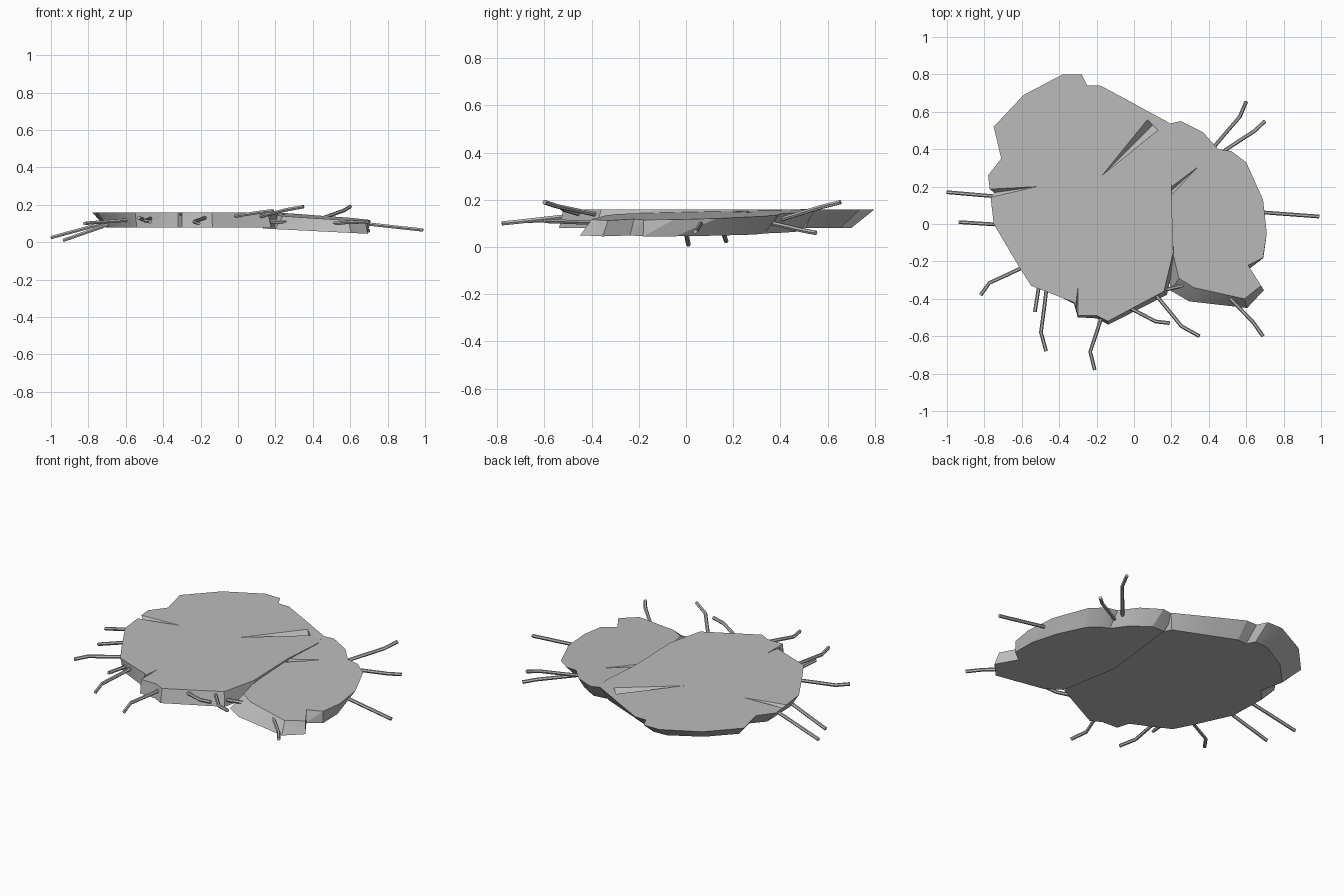
import bpy, bmesh
from mathutils import Vector

if "Cube" in bpy.data.objects:
    bpy.data.objects.remove(bpy.data.objects["Cube"], do_unlink=True)


def make_material(name, color):
    mat = bpy.data.materials.new(name)
    mat.use_nodes = True
    mat.diffuse_color = color
    mat.node_tree.nodes["Principled BSDF"].inputs["Base Color"].default_value = color
    return mat


GREY = make_material("concrete grey", (.5, .5, .5, 1))


def activate(obj):
    bpy.ops.object.select_all(action='DESELECT')
    obj.select_set(True)
    bpy.context.view_layer.objects.active = obj


def add_object(name, data):
    data.materials.append(GREY)
    obj = bpy.data.objects.new(name, data)
    bpy.context.collection.objects.link(obj)
    activate(obj)
    return obj


def add_solid(name, bm):
    bmesh.ops.recalc_face_normals(bm, faces=bm.faces[:])
    mesh = bpy.data.meshes.new(name)
    bm.to_mesh(mesh)
    bm.free()
    return add_object(name, mesh)


def slab(name, outline, centre, lean, base, swing, top_height, bottom_height):
    """Broken slab: the lower rim is the upper rim scaled by direction."""
    bm = bmesh.new()
    centre, lean = Vector(centre), Vector(lean).normalized()
    top, bottom = [], []
    for x, y in outline:
        away = Vector((x, y)) - centre
        low = centre + away * (base + swing * away.normalized().dot(lean))
        top.append(bm.verts.new((x, y, top_height(x, y))))
        bottom.append(bm.verts.new((low.x, low.y, bottom_height(low.x, low.y))))
    bm.faces.new(top)
    bm.faces.new(bottom[::-1])
    sides = []
    for i, upper in enumerate(top):
        sides.append(bm.faces.new((upper, bottom[i], bottom[i - 1], top[i - 1])))
    bmesh.ops.triangulate(bm, faces=sides)
    return add_solid(name, bm)


def crack(target, tip, mouth, width, surface, depth):
    """Cut a tapering chip, shallow at its tip and open at the rim."""
    bm = bmesh.new()
    tip, mouth = Vector(tip), Vector(mouth)
    across = (mouth - tip).orthogonal().normalized() * width / 2
    corners = [(tip, 0), (tip, depth), (mouth + across, depth),
               (mouth - across, depth), (mouth, -depth)]
    verts = [bm.verts.new((p.x, p.y, surface + lift)) for p, lift in corners]
    bmesh.ops.convex_hull(bm, input=verts)
    cutter = add_solid("crack_cutter", bm)
    cutter.hide_render = True
    cut = target.modifiers.new("crack", 'BOOLEAN')
    cut.operation, cut.solver, cut.object = 'DIFFERENCE', 'EXACT', cutter
    activate(target)
    bpy.ops.object.modifier_apply(modifier=cut.name)
    bpy.data.objects.remove(cutter, do_unlink=True)


def rod(name, tip, root, bend):
    """Reinforcing rod from its free end to its root, kinked sideways."""
    tip, root = Vector(tip), Vector(root)
    along = root - tip
    side = Vector((along.y, -along.x, 0)).normalized() * bend
    points = [tip, tip.lerp(root, .25) + side, tip.lerp(root, .6) + side / 2, root]
    curve = bpy.data.curves.new(name, 'CURVE')
    curve.dimensions = '3D'
    curve.bevel_depth = .01
    curve.bevel_resolution = 1
    curve.use_fill_caps = True
    path = curve.splines.new('POLY')
    path.points.add(len(points) - 1)
    for dot, place in zip(path.points, points):
        dot.co = (*place, 1)
    add_object(name, curve)
    bpy.ops.object.convert(target='MESH')
    bpy.ops.object.shade_smooth_by_angle(angle=.9)


# Large slab, level on top, undercut at the back and left
large = slab(
    "large_slab",
    [(-.78, .26), (-.71, .35), (-.75, .52), (-.59, .69), (-.38, .8), (-.28, .8),
     (-.25, .74), (-.18, .74), (-.03, .66), (.19, .54), (.22, .45), (.2, .18),
     (.21, -.15), (.16, -.36), (-.14, -.52), (-.2, -.49), (-.3, -.49),
     (-.32, -.42), (-.55, -.33), (-.62, -.22), (-.75, 0)],
    centre=(-.25, .1), lean=(-.6, .8), base=.94, swing=-.1,
    top_height=lambda x, y: .16, bottom_height=lambda x, y: .08)

# Small slab, tucked under the large one and tilted down to its free side
small = slab(
    "small_slab",
    [(.16, .53), (.25, .55), (.37, .49), (.45, .4), (.52, .39), (.6, .33),
     (.69, .13), (.71, -.05), (.69, -.18), (.61, -.22), (.68, -.33),
     (.59, -.4), (.32, -.34), (.24, -.29), (.17, 0)],
    centre=(.45, .05), lean=(-.6, -.8), base=.98, swing=.22,
    top_height=lambda x, y: .16 - .06 * x + .02 * y,
    bottom_height=lambda x, y: .08 - .05 * x)

# Cracks and chips running in from the rims
crack(large, tip=(-.17, .26), mouth=(.1, .53), width=.16, surface=.16, depth=.04)
crack(large, tip=(-.52, .2), mouth=(-.8, .16), width=.1, surface=.16, depth=.03)
crack(large, tip=(-.3, -.34), mouth=(-.31, -.5), width=.04, surface=.16, depth=.03)
crack(small, tip=(.37, .33), mouth=(.18, .16), width=.07, surface=.15, depth=.03)

for piece in (large, small):
    activate(piece)
    bpy.ops.object.shade_smooth_by_angle(angle=.3)

# Bent reinforcing rods around the broken rims
rod("left_rod_back", (-1, .17, .025), (-.65, .14, .12), 0)
rod("left_rod_middle", (-.935, .01, .01), (-.62, -.01, .12), 0)
rod("left_rod_front", (-.82, -.38, .1), (-.57, -.22, .12), -.03)
rod("front_rod_short", (-.53, -.47, .13), (-.5, -.28, .12), 0)
rod("front_rod_bent", (-.47, -.68, .11), (-.46, -.28, .13), -.03)
rod("front_rod_long", (-.21, -.78, .1), (-.15, -.42, .14), -.04)
rod("front_rod_flat", (.19, -.53, .17), (-.08, -.42, .13), -.02)
rod("front_rod_raised", (.35, -.6, .19), (.05, -.3, .12), -.03)
rod("bridging_rod", (.1, -.3, .11), (.4, -.3, .11), .05)
rod("corner_rod", (.69, -.6, .11), (.45, -.33, .1), .01)
rod("right_rod", (.99, .04, .065), (.58, .07, .11), 0)
rod("back_rod_low", (.7, .55, .06), (.45, .37, .1), -.01)
rod("back_rod_high", (.6, .655, .19), (.4, .38, .11), -.02)
